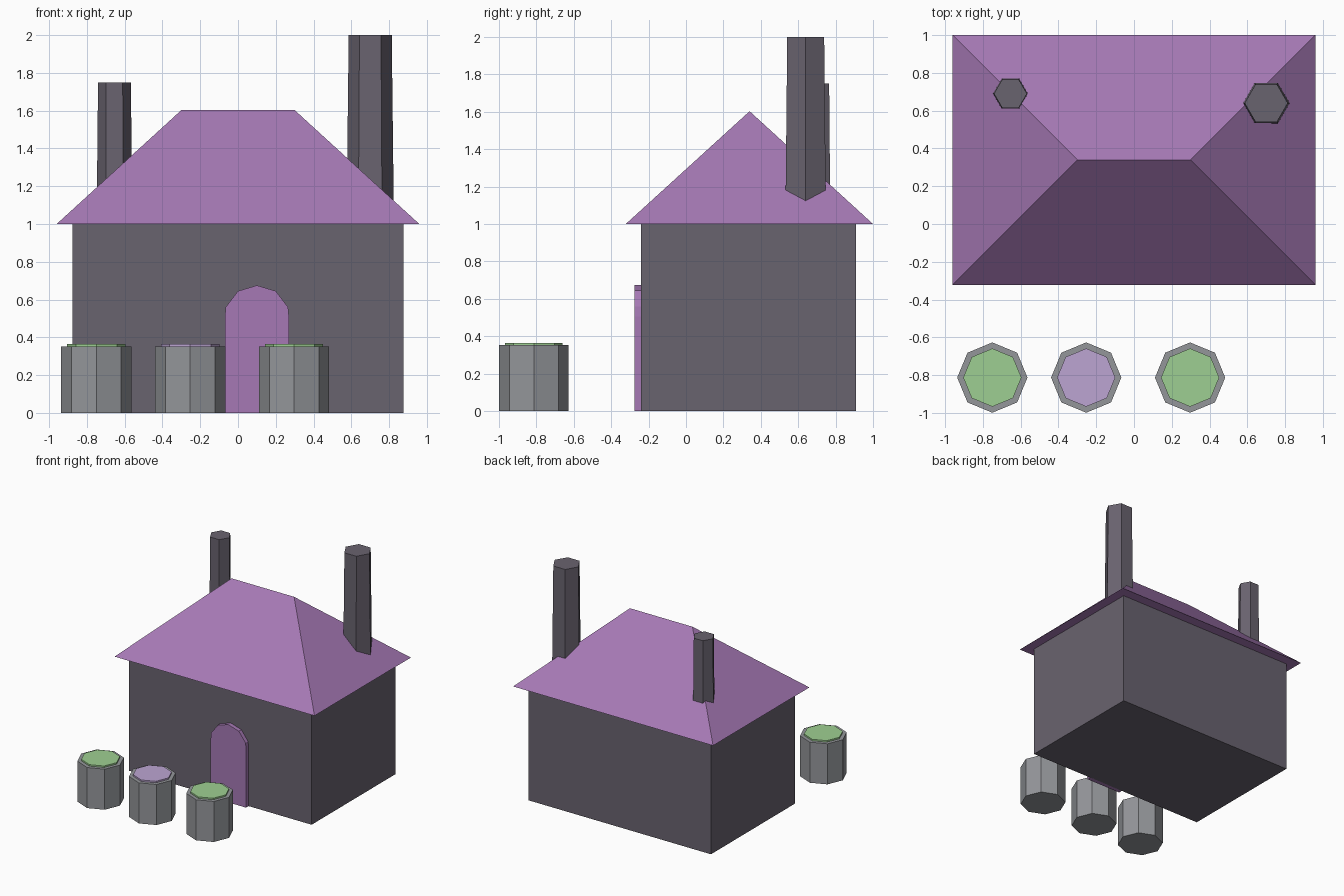
import bpy
import bmesh
import math

if "Cube" in bpy.data.objects:
    bpy.data.objects.remove(bpy.data.objects["Cube"])


def material(name, rgb):
    """Flat colour from 0-255 sRGB."""
    lin = [((c / 255 + 0.055) / 1.055) ** 2.4 for c in rgb]
    m = bpy.data.materials.new(name)
    m.diffuse_color = (*lin, 1)
    m.use_nodes = True
    m.node_tree.nodes["Principled BSDF"].inputs["Base Color"].default_value = m.diffuse_color
    return m


STONE = material("dark_stone", (105, 99, 111))
ROOF = material("purple_roof", (166, 121, 181))
METAL = material("grey_barrel", (148, 150, 154))
GREEN = material("green_liquid", (158, 207, 146))
LILAC = material("lilac_liquid", (188, 165, 210))


def mesh(name, verts, faces, mat):
    me = bpy.data.meshes.new(name)
    me.from_pydata(verts, [], faces)
    bm = bmesh.new()
    bm.from_mesh(me)
    bmesh.ops.recalc_face_normals(bm, faces=bm.faces[:])
    bm.to_mesh(me)
    bm.free()
    me.materials.append(mat)
    ob = bpy.data.objects.new(name, me)
    bpy.context.collection.objects.link(ob)
    return ob


def loft(name, rings, mat):
    """Closed solid through rings of equal point count."""
    n = len(rings[0])
    verts = [p for ring in rings for p in ring]
    faces = [list(range(n)), list(range(len(verts) - n, len(verts)))]
    for k in range(len(rings) - 1):
        for i in range(n):
            j = (i + 1) % n
            faces.append([k * n + i, k * n + j, (k + 1) * n + j, (k + 1) * n + i])
    return mesh(name, verts, faces, mat)


def ring(x, y, z, r, n):
    return [(x + r * math.cos(math.tau * i / n), y + r * math.sin(math.tau * i / n), z)
            for i in range(n)]


def rect(x0, x1, y0, y1, z):
    return [(x0, y0, z), (x1, y0, z), (x1, y1, z), (x0, y1, z)]


# Walls
loft("walls", [rect(-0.877, 0.875, -0.24, 0.91, z) for z in (0, 1.0)], STONE)

# Hipped roof with a flat underside
mesh("roof", rect(-0.96, 0.96, -0.322, 1.0, 1.0) + [(-0.3, 0.34, 1.603), (0.3, 0.34, 1.603)],
     [(0, 1, 2, 3), (0, 1, 5, 4), (2, 3, 4, 5), (1, 2, 5), (3, 0, 4)], ROOF)

# Tapered six-sided chimneys
for name, x, y, r0, r1, top in (("right_chimney", 0.70, 0.64, 0.125, 0.114, 2.0),
                                ("left_chimney", -0.654, 0.69, 0.094, 0.087, 1.75)):
    loft(name, [ring(x, y, 1.05, r0, 6), ring(x, y, top, r1, 6)], STONE)

# Arched door
half = [(0.17, 0), (0.17, 0.505), (0.165, 0.56), (0.1, 0.645)]
arch = half + [(0, 0.675)] + [(-x, z) for x, z in reversed(half)]
loft("door", [[(0.1 + x, y, z) for x, z in arch] for y in (-0.275, -0.235)], ROOF)

# Eight-sided barrels with coloured tops
for side, x, mat in (("left", -0.75, GREEN), ("middle", -0.253, LILAC), ("right", 0.297, GREEN)):
    loft(side + "_barrel", [ring(x, -0.813, 0, 0.186, 8), ring(x, -0.813, 0.352, 0.186, 8)], METAL)
    loft(side + "_barrel_top", [ring(x, -0.813, 0.34, 0.154, 8), ring(x, -0.813, 0.365, 0.154, 8)], mat)
